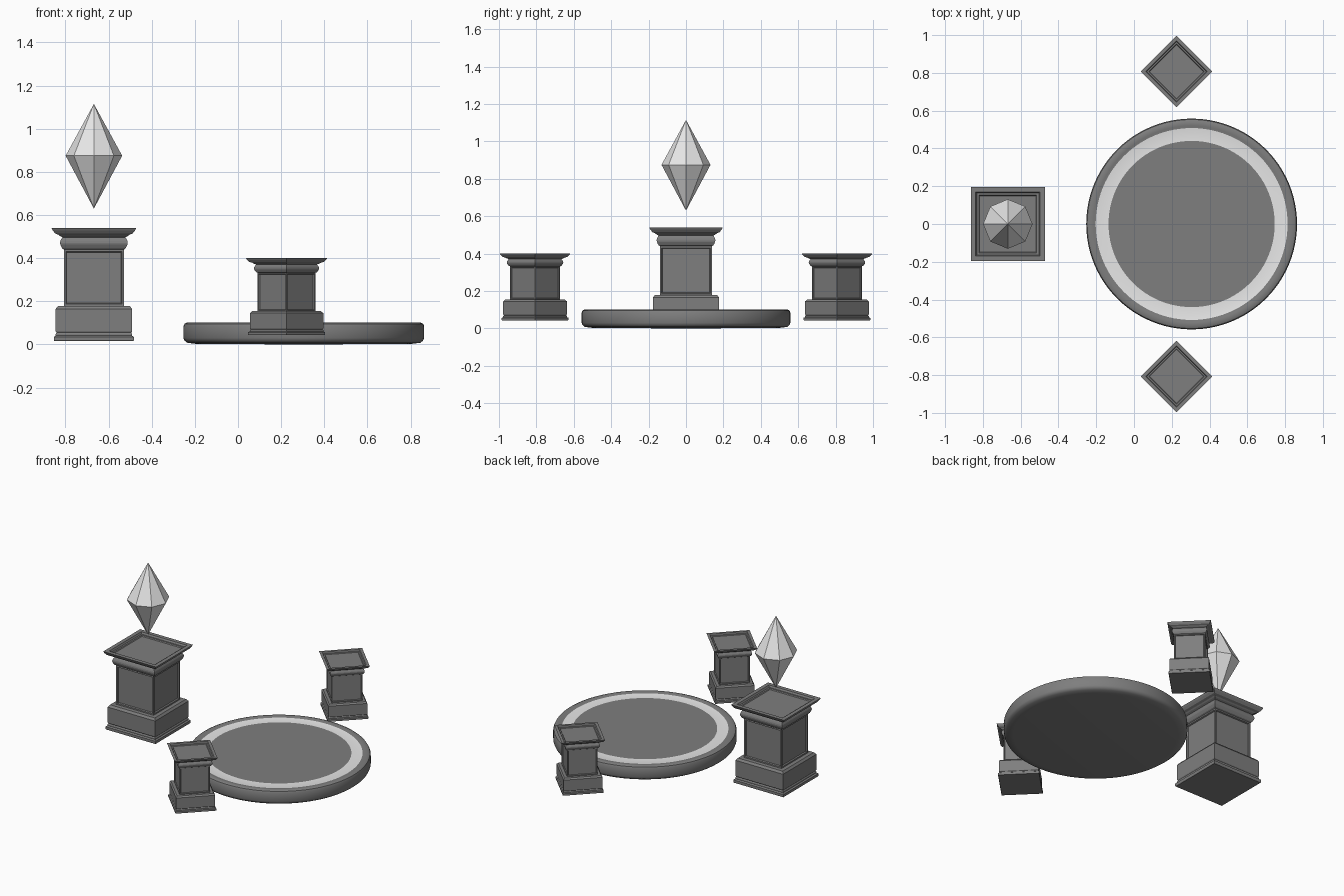
import bpy, bmesh, math
from mathutils import Vector

default = bpy.data.objects.get("Cube")
if default:
    bpy.data.objects.remove(default, do_unlink=True)


def material(name, value):
    m = bpy.data.materials.new(name)
    m.use_nodes = True
    m.diffuse_color = (value, value, value, 1)
    m.node_tree.nodes["Principled BSDF"].inputs["Base Color"].default_value = (value, value, value, 1)
    return m


stone = material("dark_stone", 0.21)
pale = material("pale_crystal", 0.8)


def lathe(bm, profile, sides, turn=0.0):
    """Loft rings of (radius, z) round the z axis; end points on the axis close it."""
    rings = []
    for r, z in profile:
        if r == 0:
            rings.append([bm.verts.new((0, 0, z))] * sides)
        else:
            rings.append([bm.verts.new((r * math.cos(turn + math.tau * i / sides),
                                        r * math.sin(turn + math.tau * i / sides), z))
                          for i in range(sides)])
    bands = []
    for low, high in zip(rings, rings[1:]):
        band = []
        for i in range(sides):
            j = (i + 1) % sides
            corners = list(dict.fromkeys([low[i], low[j], high[j], high[i]]))
            band.append(bm.faces.new(corners))
        bands.append(band)
    return rings, bands


def finish(bm, name, location, mats):
    bmesh.ops.recalc_face_normals(bm, faces=bm.faces)
    mesh = bpy.data.meshes.new(name)
    bm.to_mesh(mesh)
    bm.free()
    for m in mats:
        mesh.materials.append(m)
    obj = bpy.data.objects.new(name, mesh)
    bpy.context.collection.objects.link(obj)
    obj.location = location
    return obj


def pedestal(name, location, scale=1.0, turn=0.0):
    # Half widths and heights of the square mouldings, from plinth to cap
    base = [(.183, 0), (.186, .005), (.186, .02), (.177, .026), (.177, .034), (.173, .04),
            (.177, .046), (.177, .15), (.166, .164), (.139, .164)]
    shaft_top = [(.139, .425), (.147, .43)]
    bulge = [(.146 + .011 * math.sin(math.pi * t / 6), .43 + .052 * t / 6) for t in range(1, 6)]
    cap = [(.146, .482), (.158, .488), (.165, .494), (.18, .5), (.19, .513), (.196, .525),
           (.17, .525), (.164, .513), (.153, .513), (.149, .507)]
    profile = [(w * math.sqrt(2), z) for w, z in base + shaft_top + bulge + cap]
    bm = bmesh.new()
    rings, bands = lathe(bm, profile, 4, math.pi / 4)
    bm.faces.new(rings[0])
    bm.faces.new(rings[-1])
    bmesh.ops.recalc_face_normals(bm, faces=bm.faces)
    # Sunken panel on each side of the shaft
    panels = bands[len(base) - 1]
    bmesh.ops.inset_individual(bm, faces=panels, thickness=.013, depth=0)
    bmesh.ops.inset_individual(bm, faces=panels, thickness=.005, depth=-.008)
    obj = finish(bm, name, location, [stone])
    obj.scale = (scale,) * 3
    obj.rotation_euler.z = turn
    return obj


pedestal("large_pedestal", (-.668, 0, .015))
for side, y in (("front", -.807), ("back", .807)):
    pedestal(side + "_small_pedestal", (.225, y, .043), .68, math.pi / 4)

# Floating eight-sided crystal
bm = bmesh.new()
lathe(bm, [(0, -.245), (.131, 0), (0, .24)], 8)
finish(bm, "crystal", (-.668, 0, .875), [pale])

# Round platform with a pale ring let into its top
bm = bmesh.new()
profile = [(0, 0), (.5, .003), (.54, .008), (.553, .018), (.558, .03), (.558, .085), (.553, .096),
           (.54, .102), (.52, .1), (.508, .097), (.44, .097), (0, .097)]
rings, bands = lathe(bm, profile, 96)
for face in bands[-2]:
    face.material_index = 1
platform = finish(bm, "round_platform", (.305, 0, 0), [stone, pale])
bpy.ops.object.select_all(action="DESELECT")
platform.select_set(True)
bpy.context.view_layer.objects.active = platform
bpy.ops.object.shade_smooth_by_angle(angle=math.radians(40))
